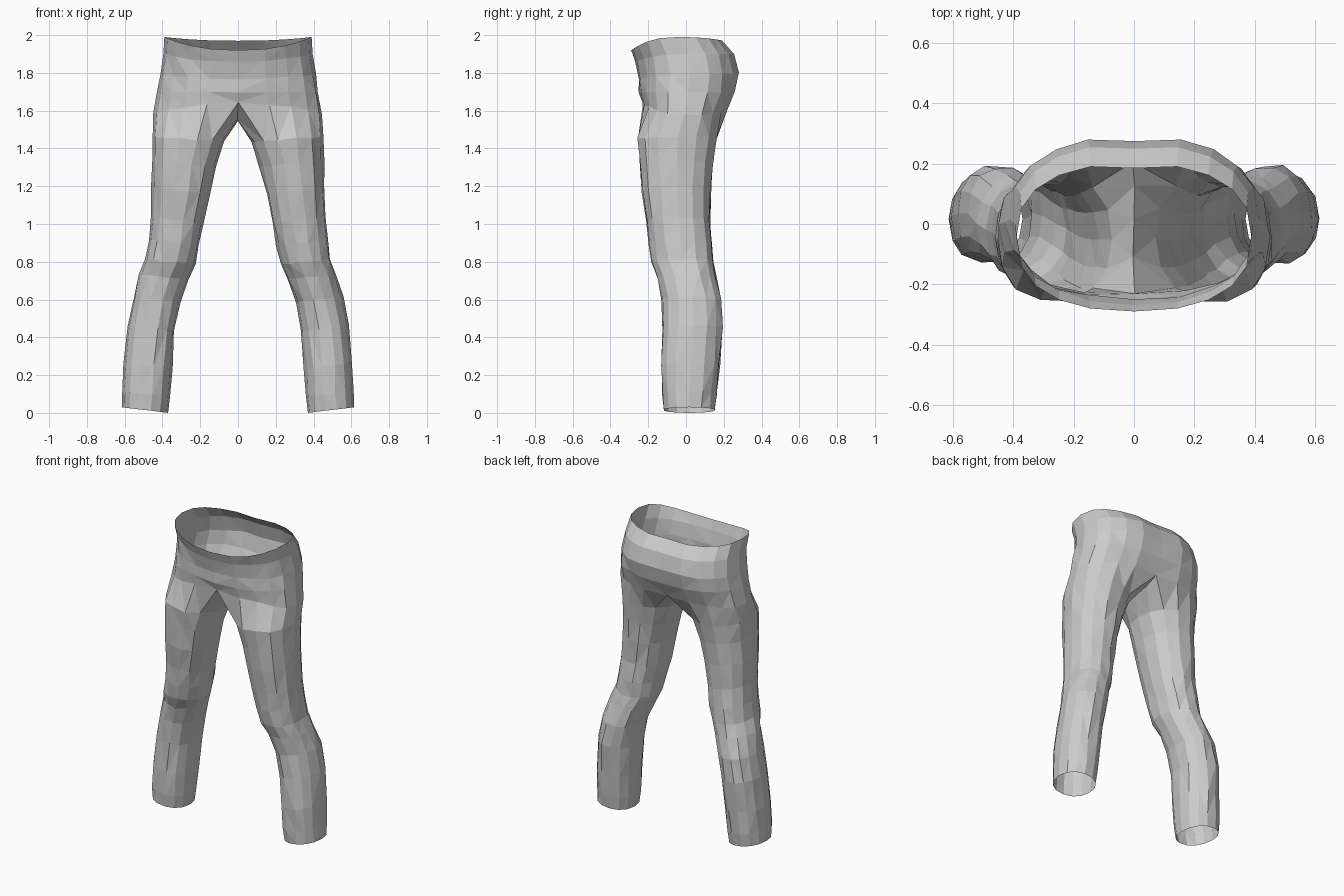
import bpy, bmesh, math, random
from math import sin, cos, pi

random.seed(4)
cube = bpy.data.objects.get("Cube")
if cube:
    bpy.data.objects.remove(cube, do_unlink=True)

HALF = 10      # steps from front centre round to back centre
CROTCH = 3     # points along the crotch seam
LOOP = HALF + 1 + CROTCH

# Hip rings: front z, side z, back z, half width, front y, back y
HIPS = [
    (1.92, 1.99, 1.97, .39, -.29, .20),
    (1.86, 1.9, 1.9, .395, -.265, .265),
    (1.77, 1.79, 1.8, .41, -.25, .29),
    (1.7, 1.7, 1.7, .425, -.25, .27),
    (1.64, 1.58, 1.6, .445, -.235, .225),
]
# Seam under the body, from back to front: y, z
SEAM = [(.13, 1.56), (.02, 1.54), (-.11, 1.55)]
# Leg rings: z, inner x, outer x, front y, back y
LEGS = [
    (1.45, .07, .455, -.26, .165),
    (1.32, .115, .455, -.25, .145),
    (1.18, .15, .46, -.235, .135),
    (1.02, .18, .465, -.215, .13),
    (.9, .205, .475, -.2, .14),
    (.8, .225, .49, -.185, .145),
    (.72, .26, .52, -.15, .16),
    (.6, .305, .555, -.13, .19),
    (.45, .335, .585, -.125, .195),
    (.25, .35, .607, -.135, .18),
    (.1, .36, .612, -.13, .165),
    (.015, .37, .615, -.12, .155),
]


def power(v, p):
    return math.copysign(abs(v) ** p, v)


def hip_point(row, k):
    zf, zs, zb, width, yf, yb = row
    a = pi * k / HALF
    s, c = max(sin(a), 0), cos(a)
    if k in (0, HALF):
        s = 0
    end = zf if c > 0 else zb
    y = (yf + yb) / 2 - power(c, .8) * (yb - yf) / 2
    if k == HALF:
        y -= .015          # shallow cleft at the back
    return (width * s ** .85, y, zs + (end - zs) * c * c)


def leg_point(row, k):
    z, xi, xo, yf, yb = row
    a = 2 * pi * (k - HALF / 2) / LOOP
    x = (xi + xo) / 2 + power(cos(a), .92) * (xo - xi) / 2
    y = (yf + yb) / 2 + power(sin(a), .92) * (yb - yf) / 2
    return (x, y, z + .015 * cos(a))


def bridge(bm, upper, lower, closed):
    n = len(upper)
    for i in range(n if closed else n - 1):
        j = (i + 1) % n
        bm.faces.new((upper[i], lower[i], lower[j], upper[j]))


# One half of the trousers: open hip shell, then a closed leg tube
bm = bmesh.new()
rings = [[bm.verts.new(hip_point(row, k)) for k in range(HALF + 1)] for row in HIPS]
for upper, lower in zip(rings, rings[1:]):
    bridge(bm, upper, lower, False)
loop = rings[-1] + [bm.verts.new((0, y, z)) for y, z in SEAM]
for row in LEGS:
    nxt = [bm.verts.new(leg_point(row, k)) for k in range(LOOP)]
    bridge(bm, loop, nxt, True)
    loop = nxt

# Mirror the half across the centre seam
bmesh.ops.mirror(bm, geom=bm.verts[:] + bm.edges[:] + bm.faces[:],
                 axis='X', merge_dist=.0005)
bmesh.ops.remove_doubles(bm, verts=bm.verts[:], dist=.0005)

# Slight unevenness of the cloth, away from the hems
for v in bm.verts:
    if .1 < v.co.z < 1.88:
        for i in range(3):
            v.co[i] += random.uniform(-.005, .005)
bmesh.ops.triangulate(bm, faces=bm.faces[:], quad_method='SHORT_EDGE')
bmesh.ops.recalc_face_normals(bm, faces=bm.faces[:])

mesh = bpy.data.meshes.new("trousers")
bm.to_mesh(mesh)
bm.free()
trousers = bpy.data.objects.new("trousers", mesh)
bpy.context.collection.objects.link(trousers)

# Plain grey cloth
cloth = bpy.data.materials.new("grey cloth")
cloth.use_nodes = True
grey = (.6, .6, .6, 1)
cloth.diffuse_color = grey
cloth.node_tree.nodes["Principled BSDF"].inputs["Base Color"].default_value = grey
mesh.materials.append(cloth)
